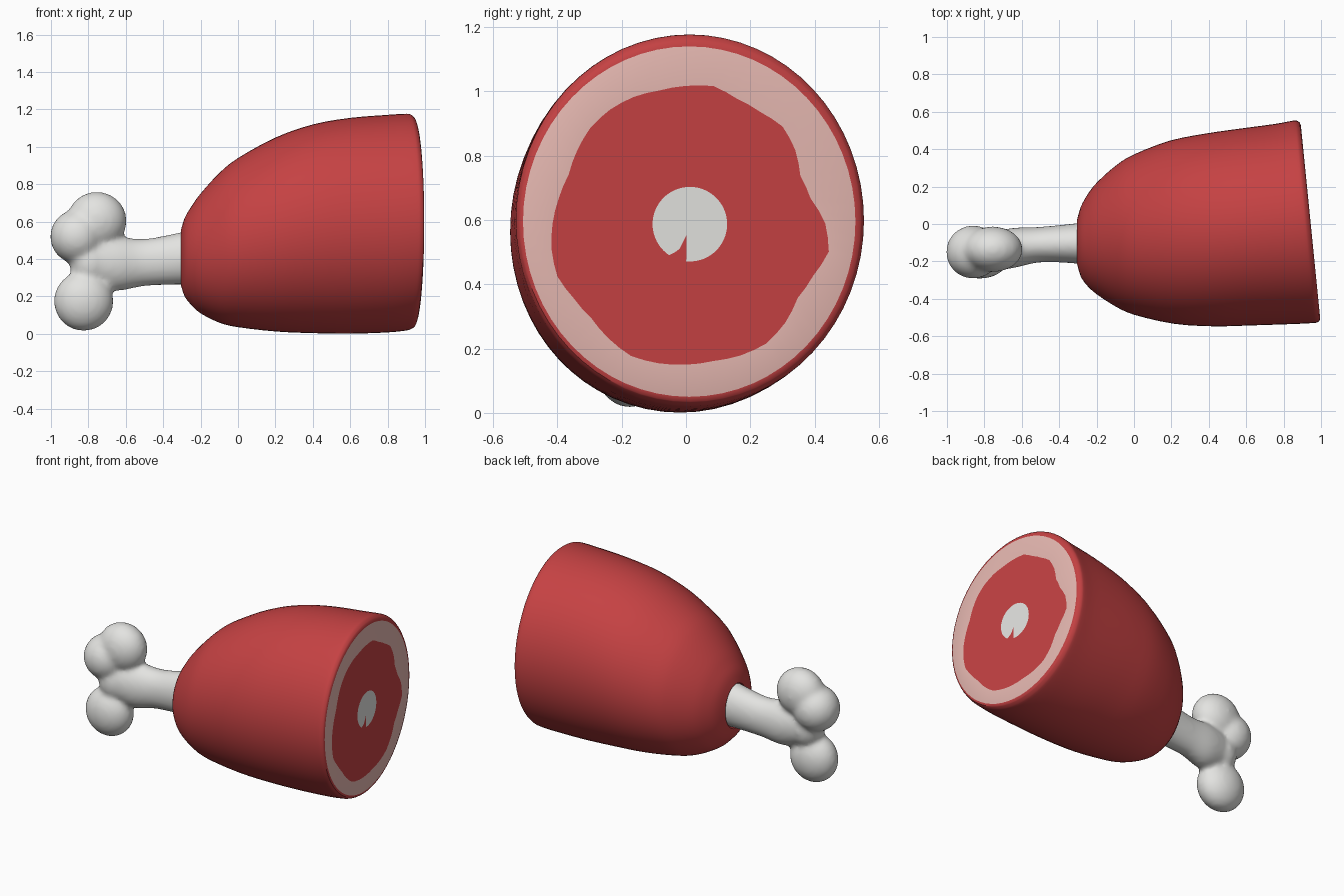
import bpy
import bmesh
from math import cos, sin, tau, radians, degrees
from mathutils import Matrix

cube = bpy.data.objects.get("Cube")
if cube:
    bpy.data.objects.remove(cube, do_unlink=True)

SEGMENTS = 64


def material(name, color):
    mat = bpy.data.materials.new(name)
    mat.use_nodes = True
    mat.diffuse_color = (*color, 1)
    mat.node_tree.nodes["Principled BSDF"].inputs["Base Color"].default_value = (*color, 1)
    return mat


def finish(name, bm, mats):
    bmesh.ops.recalc_face_normals(bm, faces=bm.faces)
    mesh = bpy.data.meshes.new(name)
    bm.to_mesh(mesh)
    bm.free()
    for mat in mats:
        mesh.materials.append(mat)
    obj = bpy.data.objects.new(name, mesh)
    bpy.context.collection.objects.link(obj)
    bpy.ops.object.select_all(action="DESELECT")
    obj.select_set(True)
    bpy.context.view_layer.objects.active = obj
    return obj


def smooth_stations(rows, steps):
    """Catmull-Rom interpolation between rows of section measurements."""
    out = []
    for i in range(len(rows) - 1):
        a, b, c, d = (rows[min(max(i + k, 0), len(rows) - 1)] for k in (-1, 0, 1, 2))
        for s in range(steps):
            t = s / steps
            out.append([q + t * (r - p) / 2 + t * t * (2 * p - 5 * q + 4 * r - u) / 2
                        + t ** 3 * (3 * q - p - 3 * r + u) / 2
                        for p, q, r, u in zip(a, b, c, d)])
    return out + [rows[-1]]


def add_loop(bm, x, cy, cz, radius, tilt=0):
    """Closed loop facing x; radius(angle) gives the y and z radii."""
    verts = []
    for i in range(SEGMENTS):
        a = tau * i / SEGMENTS
        ry, rz = radius(a)
        y = cy + ry * cos(a)
        verts.append(bm.verts.new((x + tilt * y, y, cz + rz * sin(a))))
    return verts


def bridge(bm, a, b, index=0):
    for i in range(SEGMENTS):
        j = (i + 1) % SEGMENTS
        bm.faces.new((a[i], a[j], b[j], b[i])).material_index = index


def add_section(bm, row, tilt=0):
    x, y1, y0, z1, z0 = row
    return add_loop(bm, x, (y1 + y0) / 2, (z1 + z0) / 2,
                    lambda a: ((y1 - y0) / 2, (z1 - z0) / 2), tilt)


red = material("meat red", (0.56, 0.054, 0.056))
fat = material("pale fat", (0.79, 0.48, 0.44))
white = material("bone white", (0.77, 0.77, 0.75))

# Meat body: x, y max, y min, z max, z min
sections = [
    (-.305, .02, -.21, .555, .26),
    (-.285, .09, -.28, .62, .20),
    (-.25, .155, -.33, .68, .155),
    (-.2, .22, -.375, .75, .11),
    (-.1, .31, -.44, .86, .06),
    (0, .372, -.485, .94, .036),
    (.2, .445, -.533, 1.05, .013),
    (.4, .483, -.547, 1.12, .004),
    (.6, .51, -.542, 1.155, .001),
    (.8, .535, -.535, 1.171, .008),
    (.9, .552, -.53, 1.177, .018),
    (.925, .552, -.527, 1.172, .025),
    (.94, .543, -.518, 1.158, .035),
]
bm = bmesh.new()
previous = add_section(bm, (-.27, 0, -.2, .53, .28))
bm.faces.new(previous)
for row in smooth_stations(sections, 3):
    ring = add_section(bm, row, -0.1 * max(0, row[0] / .94))
    bridge(bm, previous, ring)
    previous = ring

# Cut face: fat ring, wavy lean meat and notched bone core
lean = [.433, .395, .385, .409, .425, .416, .418, .435,
        .427, .421, .425, .425, .42, .407, .395, .403,
        .415, .426, .433, .42, .417, .432, .447, .444,
        .44, .437, .445, .45, .437, .418, .428, .453]


def lean_radius(a):
    t = a / tau * len(lean)
    i = int(t) % len(lean)
    r = lean[i] + (t - int(t)) * (lean[(i + 1) % len(lean)] - lean[i])
    return r, r


def core_radius(a):
    d = degrees(a)
    r = .116
    if 239 < d < 250:
        r = .1 if d < 245 else .083
    elif 250 < d < 261:
        r = .035 if d < 256 else .05
    return r, r


face_loops = [
    (.945, .01, .595, lambda a: (.517, .545), 0),
    (.945, 0, .59, lean_radius, 1),
    (.945, .012, .587, core_radius, 0),
]
for x, cy, cz, radius, index in face_loops:
    ring = add_loop(bm, x, cy, cz, radius, -0.1)
    bridge(bm, previous, ring, index)
    previous = ring
hub = bm.verts.new((.9438, .012, .587))
for i in range(SEGMENTS):
    bm.faces.new((previous[i], previous[(i + 1) % SEGMENTS], hub)).material_index = 2
finish("meat", bm, (red, fat, white))
bpy.ops.object.shade_smooth_by_angle(angle=radians(35))

# Bone: flared shaft and knuckles fused into one smooth form
bm = bmesh.new()
shaft = [
    (-.2, .02, -.225, .57, .26),
    (-.3, .005, -.212, .545, .264),
    (-.5, -.015, -.205, .508, .255),
    (-.64, -.02, -.235, .52, .23),
    (-.75, -.04, -.25, .52, .25),
]
rings = [add_section(bm, row) for row in smooth_stations(shaft, 4)]
for a, b in zip(rings, rings[1:]):
    bridge(bm, a, b)
bm.faces.new(rings[0])
bm.faces.new(rings[-1])
knuckles = [
    ((-.755, -.135, .605), (.16, .122, .155)),
    ((-.86, -.15, .52), (.145, .143, .145)),
    ((-.79, -.15, .38), (.11, .11, .13)),
    ((-.825, -.175, .175), (.16, .118, .16)),
]
for center, radii in knuckles:
    place = Matrix.Translation(center) @ Matrix.Diagonal((*radii, 1))
    bmesh.ops.create_uvsphere(bm, u_segments=32, v_segments=20, radius=1, matrix=place)
bone = finish("bone", bm, (white,))
fuse = bone.modifiers.new("fuse", "REMESH")
fuse.mode = "VOXEL"
fuse.voxel_size = .014
fuse.use_smooth_shade = True
soften = bone.modifiers.new("soften", "SMOOTH")
soften.factor = .5
soften.iterations = 14
